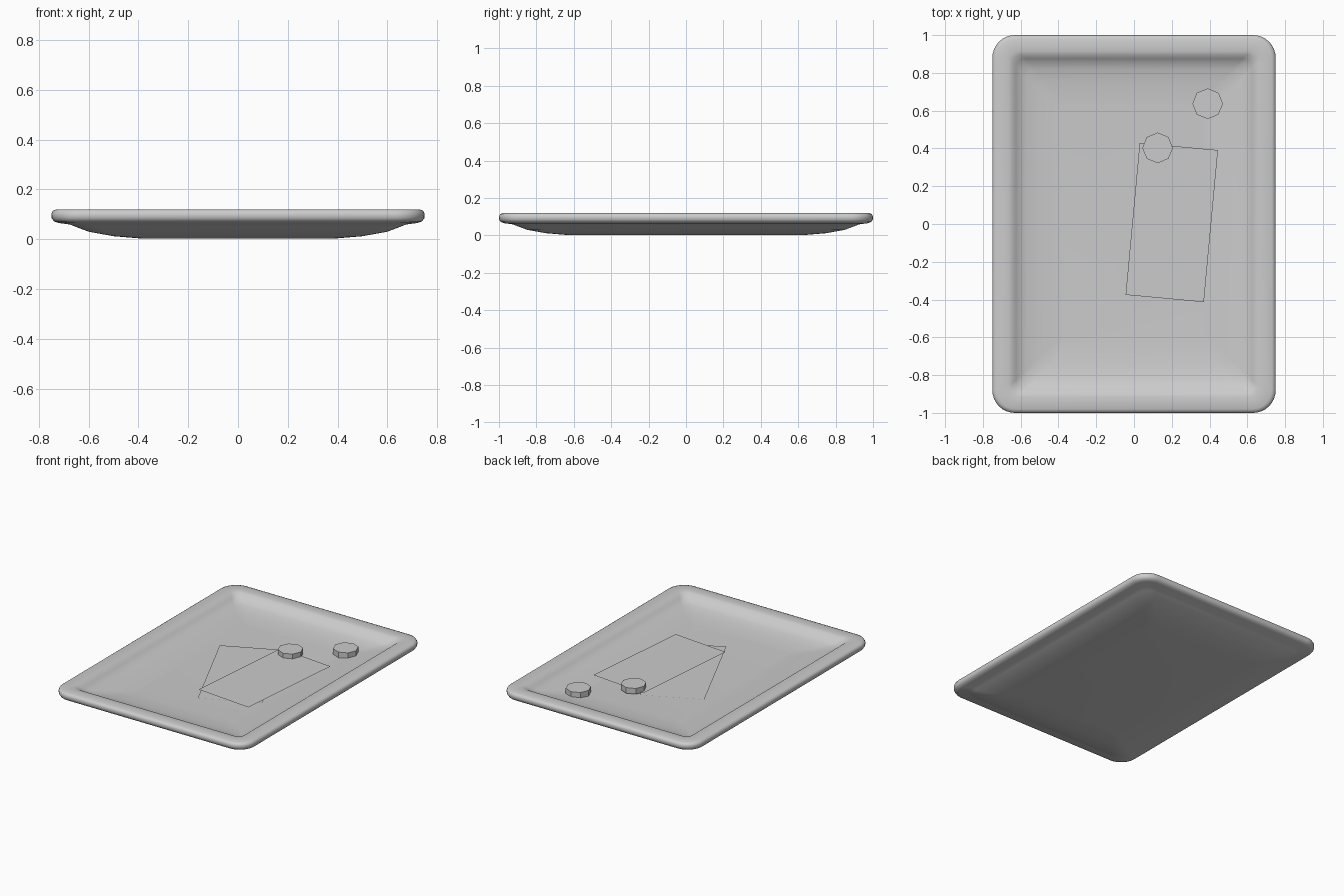
import bpy, bmesh
from math import sin, cos, pi, radians

if "Cube" in bpy.data.objects:
    bpy.data.objects.remove(bpy.data.objects["Cube"])


def finish(name, bm, smooth=False):
    bmesh.ops.recalc_face_normals(bm, faces=bm.faces[:])
    me = bpy.data.meshes.new(name)
    bm.to_mesh(me)
    bm.free()
    for p in me.polygons:
        p.use_smooth = smooth
    ob = bpy.data.objects.new(name, me)
    bpy.context.collection.objects.link(ob)
    return ob


def rounded_loop(bm, inset, radius, z, seg=8):
    # rounded rectangle ring, inset from the 1.5 x 2 outline
    hx, hy = 0.75 - inset, 1.0 - inset
    ring = []
    for k, (sx, sy) in enumerate([(1, 1), (-1, 1), (-1, -1), (1, -1)]):
        for i in range(seg + 1):
            a = (k + i / seg) * pi / 2
            ring.append(bm.verts.new((sx * (hx - radius) + radius * cos(a),
                                      sy * (hy - radius) + radius * sin(a), z)))
    return ring


# Tray: section from the underside centre, round the rim, to the inner floor
section = [
    (0.370, 0.03, 0.002), (0.25, 0.05, 0.012), (0.15, 0.07, 0.030),
    (0.10, 0.08, 0.049), (0.075, 0.09, 0.059), (0.03, 0.10, 0.065),
    (0.010, 0.11, 0.072), (0.001, 0.12, 0.085), (0.0, 0.12, 0.102),
    (0.006, 0.115, 0.114), (0.02, 0.105, 0.120), (0.085, 0.06, 0.120),
    (0.105, 0.05, 0.115), (0.125, 0.05, 0.099), (0.145, 0.05, 0.084),
    (0.18, 0.05, 0.072), (0.25, 0.05, 0.060), (0.370, 0.03, 0.052),
]
bm = bmesh.new()
rings = [rounded_loop(bm, *s) for s in section]
for a, b in zip(rings, rings[1:]):
    n = len(a)
    for i in range(n):
        bm.faces.new((a[i], a[(i + 1) % n], b[(i + 1) % n], b[i]))
bm.faces.new(rings[0][::-1])
bm.faces.new(rings[-1])
finish("tray", bm, smooth=True)


# Two paper notes lying on the tray floor
def note(name, x, y, z, angle):
    bm = bmesh.new()
    pts = [(-0.208, -0.404), (0.208, -0.404), (0.208, 0.404), (-0.208, 0.404)]
    bm.faces.new([bm.verts.new((px, py, 0)) for px, py in pts])
    ob = finish(name, bm)
    ob.location = (x, y, z)
    ob.rotation_euler.z = radians(angle)


note("lower_note", 0.03, -0.01, 0.058, 25)
note("upper_note", 0.20, 0.008, 0.070, -5.3)


# Two eight-sided coins
def coin(name, x, y, z):
    bm = bmesh.new()
    bmesh.ops.create_cone(bm, cap_ends=True, segments=8,
                          radius1=0.081, radius2=0.081, depth=0.04)
    ob = finish(name, bm)
    ob.location = (x, y, z)


coin("coin_on_tray", 0.39, 0.637, 0.073)
coin("coin_on_note", 0.125, 0.403, 0.083)
